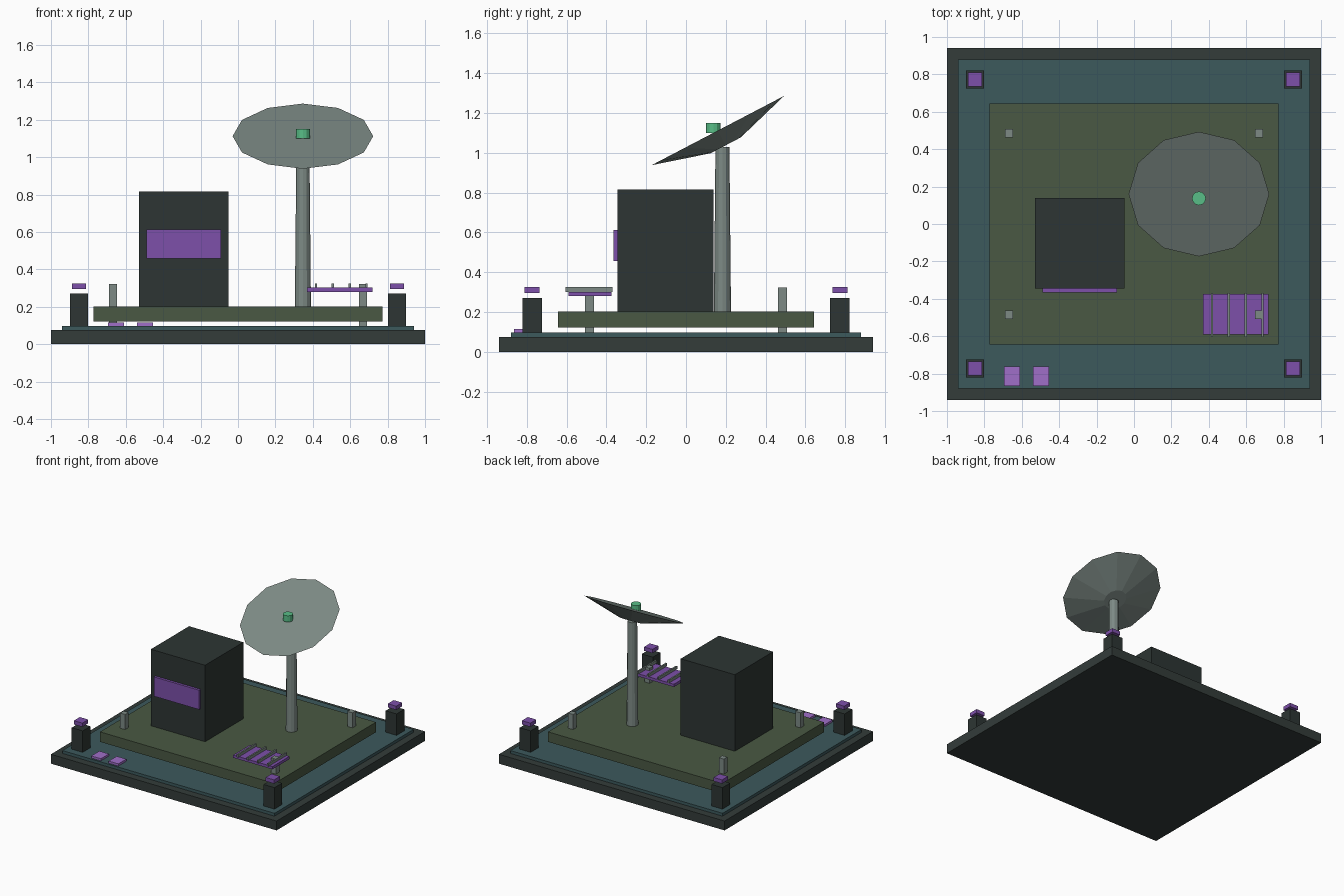
import bpy
import math

if "Cube" in bpy.data.objects:
    bpy.data.objects.remove(bpy.data.objects["Cube"])


def mat(name, r, g, b):
    m = bpy.data.materials.new(name)
    m.diffuse_color = (r, g, b, 1)
    m.use_nodes = True
    m.node_tree.nodes["Principled BSDF"].inputs["Base Color"].default_value = m.diffuse_color
    return m


DARK = mat("dark", 0.033, 0.045, 0.042)
BLACK = mat("charcoal", 0.026, 0.036, 0.033)
TEAL = mat("teal", 0.045, 0.10, 0.107)
OLIVE = mat("olive", 0.067, 0.098, 0.056)
PURPLE = mat("purple", 0.205, 0.08, 0.40)
LILAC = mat("lilac", 0.35, 0.156, 0.578)
GREY = mat("grey", 0.205, 0.254, 0.235)
GREEN = mat("green", 0.098, 0.515, 0.242)


def box(name, x, y, z, m):
    """Box from (min, max) ranges on each axis."""
    bpy.ops.mesh.primitive_cube_add(size=1, location=[(a + b) / 2 for a, b in (x, y, z)])
    o = bpy.context.object
    o.name = name
    o.scale = [b - a for a, b in (x, y, z)]
    bpy.ops.object.transform_apply(location=False, rotation=False, scale=True)
    o.data.materials.append(m)
    return o


def block(name, cx, cy, w, z, m):
    """Square upright block around a centre."""
    return box(name, (cx - w / 2, cx + w / 2), (cy - w / 2, cy + w / 2), z, m)


def cone(name, loc, r1, r2, depth, m, tilt=0.0, sides=12):
    bpy.ops.mesh.primitive_cone_add(vertices=sides, radius1=r1, radius2=r2, depth=depth,
                                    location=loc, rotation=(tilt, 0, 0))
    o = bpy.context.object
    o.name = name
    o.data.materials.append(m)
    return o


# Stacked base
box("base_slab", (-1, 1), (-0.94, 0.94), (0, 0.075), DARK)
box("base_inlay", (-0.94, 0.94), (-0.88, 0.88), (0.075, 0.098), TEAL)
box("raised_deck", (-0.773, 0.773), (-0.643, 0.643), (0.122, 0.202), OLIVE)

# Corner bollards with floating caps, and deck support posts
for sx in (-1, 1):
    for sy in (-1, 1):
        block("corner_bollard", 0.85 * sx, 0.773 * sy, 0.097, (0.098, 0.27), BLACK)
        block("bollard_cap", 0.85 * sx, 0.773 * sy, 0.075, (0.295, 0.325), PURPLE)
        block("deck_post", 0.668 * sx, 0.485 * sy, 0.044, (0.098, 0.323), GREY)

# Equipment cabinet with front screen
box("cabinet", (-0.53, -0.05), (-0.345, 0.138), (0.202, 0.815), BLACK)
box("cabinet_screen", (-0.49, -0.09), (-0.365, -0.345), (0.457, 0.612), PURPLE)

# Floor pads at the front left
for x in (-0.695, -0.54):
    box("floor_pad", (x, x + 0.085), (-0.865, -0.763), (0.098, 0.115), LILAC)

# Low panel with ribs
box("solar_panel", (0.37, 0.718), (-0.59, -0.375), (0.28, 0.302), PURPLE)
for x in (0.417, 0.507, 0.597, 0.687):
    box("panel_rib", (x - 0.006, x + 0.006), (-0.605, -0.37), (0.302, 0.325), GREY)

# Mast, tilted dish and feed
cone("mast", (0.347, 0.183, 0.616), 0.043, 0.035, 0.828, GREY)
tilt = math.radians(27.6)
h = 0.084
cone("dish", (0.347, 0.16 + math.sin(tilt) * h / 2, 1.112 - math.cos(tilt) * h / 2),
     0.086, 0.376, h, GREY, tilt)
cone("dish_feed", (0.347, 0.137, 1.125), 0.037, 0.037, 0.05, GREEN)
